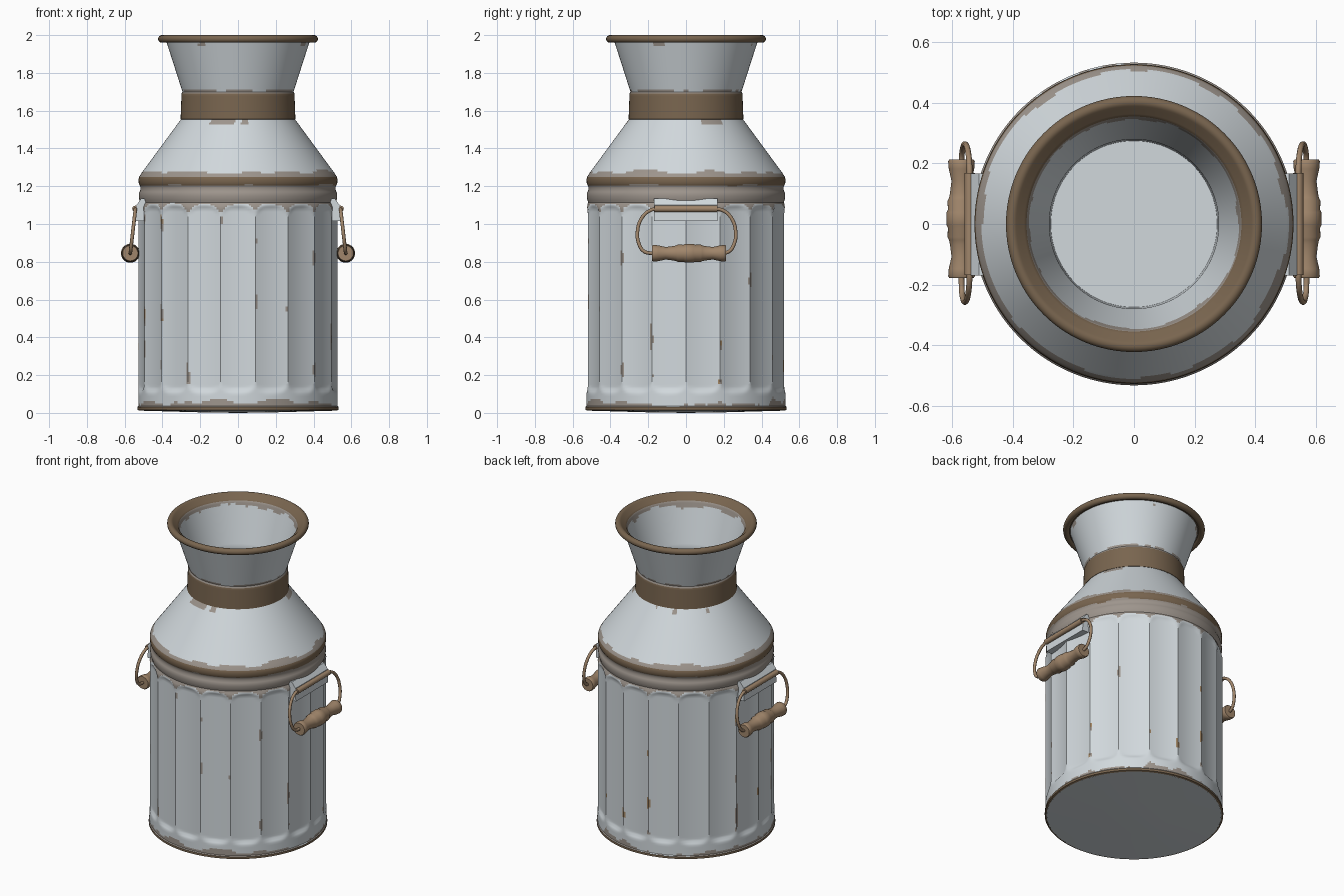
import bpy, bmesh, math
from mathutils import Vector, Matrix, noise

if "Cube" in bpy.data.objects:
    bpy.data.objects.remove(bpy.data.objects["Cube"])

def material(name, rgb):
    m = bpy.data.materials.new(name)
    m.diffuse_color = (*rgb, 1)
    m.use_nodes = True
    m.node_tree.nodes["Principled BSDF"].inputs["Base Color"].default_value = m.diffuse_color
    return m

PALE, TAUPE, BROWN, TAN, WOOD = range(5)
MATS = [material("pale_grey_paint", (0.64, 0.69, 0.72)),
        material("worn_taupe", (0.34, 0.30, 0.265)),
        material("dark_rust_brown", (0.19, 0.13, 0.078)),
        material("bare_tan_chip", (0.36, 0.24, 0.13)),
        material("handle_wood", (0.35, 0.235, 0.145))]

def finish(name, bm, angle=35):
    me = bpy.data.meshes.new(name)
    bm.to_mesh(me)
    bm.free()
    for m in MATS:
        me.materials.append(m)
    ob = bpy.data.objects.new(name, me)
    bpy.context.collection.objects.link(ob)
    smooth(ob, angle)
    return ob

def smooth(ob, angle):
    bpy.ops.object.select_all(action='DESELECT')
    ob.select_set(True)
    bpy.context.view_layer.objects.active = ob
    bpy.ops.object.shade_smooth_by_angle(angle=math.radians(angle))

def lathe(name, pts, segs, rule, step=9.0, shape=None, matrix=None, angle=35):
    """Spin (radius, height) points; rule(theta, r, z, segment) picks the colour."""
    rows = [(pts[0], 0)]
    for k, (a, b) in enumerate(zip(pts, pts[1:])):
        n = max(1, math.ceil(math.dist(a, b) / step))
        rows += [((a[0] + (b[0] - a[0]) * i / n, a[1] + (b[1] - a[1]) * i / n), k)
                 for i in range(1, n + 1)]
    bm = bmesh.new()
    rings = []
    for (r, z), _ in rows:
        ring = []
        for i in range(segs):
            t = math.tau * i / segs
            q = shape(t, r, z) if shape else r
            ring.append(bm.verts.new((q * math.cos(t), q * math.sin(t), z)))
        rings.append(ring)
    for j in range(len(rows) - 1):
        (r0, z0), _ = rows[j]
        (r1, z1), k = rows[j + 1]
        for i in range(segs):
            n = (i + 1) % segs
            f = bm.faces.new((rings[j][i], rings[j][n], rings[j + 1][n], rings[j + 1][i]))
            f.material_index = rule(math.tau * (i + 0.5) / segs, (r0 + r1) / 2, (z0 + z1) / 2, k)
    bmesh.ops.remove_doubles(bm, verts=bm.verts, dist=1e-5)
    if matrix:
        bm.transform(matrix)
    return finish(name, bm, angle)

def wobble(t, z, a=4.0, b=4.0):
    return noise.noise(Vector((a * math.cos(t), a * math.sin(t), b * z + 7.3)))

# Fluted body: 18 shallow panels with arched ends
FLUTES = 18

def across(t):
    """0 in the middle of a panel, 1 on a ridge."""
    u = (t * FLUTES / math.tau) % 1.0
    return abs(2 * u - 1)

def ramp(x):
    x = min(1, max(0, x))
    return x * x * (3 - 2 * x)

def flute(t, r, z):
    c = across(t)
    top = 1.105 - 0.05 * c ** 4
    low = 0.105 + 0.03 * c ** 4
    return r - 0.015 * (1 - c * c) * ramp((top - z) / 0.025) * ramp((z - low) / 0.025)

def body_colour(t, r, z, k):
    n, c = wobble(t, z), across(t)
    fine = wobble(t, z, 9, 9)
    if z < 0.03 or 1.207 + 0.012 * n < z < 1.25 + 0.006 * fine:
        return BROWN
    if z < 0.05 + 0.03 * n + 0.015 * fine + 0.015 * c ** 4:
        return TAUPE
    if 1.105 - 0.045 * c ** 4 + 0.012 * n < z < 1.277 + 0.02 * n:
        return TAUPE
    if z > 1.53 and n > 0.3:
        return TAUPE
    # chipped paint along the ridges
    if c > 0.86 and 0.15 < z < 1.05:
        chip = wobble(t, z, 11, 9)
        if chip > 0.36:
            return TAN if n > 0.15 else TAUPE
    return PALE

lathe("fluted_body",
      [(0.522, 0.012), (0.533, 0.016), (0.533, 0.03), (0.528, 0.036), (0.528, 1.09),
       (0.518, 1.115), (0.524, 1.135), (0.525, 1.16), (0.517, 1.18), (0.517, 1.198),
       (0.525, 1.212), (0.527, 1.235), (0.523, 1.25), (0.512, 1.268), (0.30, 1.557)],
      288, body_colour, step=0.013, shape=flute)
lathe("base_plate", [(0, 0), (0.2, 0.003), (0.522, 0.012)], 72, lambda *a: PALE)

# Neck collar, flared mouth, rolled lip and inner wall
lip = [(0.403 + 0.02 * math.cos(math.radians(a)), 1.98 + 0.02 * math.sin(math.radians(a)))
       for a in range(-150, 136, 15)]
outer = [(0.285, 1.55), (0.304, 1.555), (0.299, 1.69), (0.294, 1.70), (0.38, 1.968)]
inner = [(0.355, 1.965), (0.28, 1.70), (0.275, 1.56), (0, 1.56)]
INSIDE = len(outer) + len(lip)

def mouth_colour(t, r, z, k):
    n = wobble(t, z)
    if k >= INSIDE:
        return TAUPE if z > 1.935 + 0.03 * n else PALE
    if k >= len(outer) - 1 or z < 1.692:
        return BROWN
    if z < 1.708 + 0.022 * n or (z > 1.945 and n > 0.35):
        return TAUPE
    return PALE

lathe("neck_and_mouth", outer + lip + inner, 144, mouth_colour, step=0.014)

# Side handles: bracket, hinge tube, wire bail and turned grip
AXIS_Y = Matrix.Rotation(math.radians(-90), 4, 'X')
half_grip = [(0.0, 0.05), (0.022, 0.049), (0.03, 0.045), (0.06, 0.046), (0.07, 0.041),
             (0.085, 0.038), (0.125, 0.033), (0.165, 0.042), (0.19, 0.044), (0.196, 0.04),
             (0.196, 0.0)]
grip = [(r, -h) for h, r in reversed(half_grip[1:])] + [(r, h) for h, r in half_grip]
half_wire = [(0.15, 1.08), (0.19, 1.073), (0.235, 1.035), (0.26, 0.96),
             (0.252, 0.895), (0.225, 0.855), (0.18, 0.845)]
wire = half_wire + [(-y, z) for y, z in reversed(half_wire)]
bracket = [(0.48, 1.135), (0.512, 1.135), (0.538, 1.10), (0.538, 1.06), (0.541, 1.015), (0.48, 1.015)]

for side, s in (("right", 1), ("left", -1)):
    bm = bmesh.new()
    f = bm.faces.new([bm.verts.new((s * x, -0.17, z)) for x, z in bracket])
    ext = bmesh.ops.extrude_face_region(bm, geom=[f])
    bmesh.ops.translate(bm, vec=(0, 0.337, 0),
                        verts=[v for v in ext["geom"] if isinstance(v, bmesh.types.BMVert)])
    bmesh.ops.recalc_face_normals(bm, faces=bm.faces)
    finish(side + "_bracket", bm)

    lathe(side + "_hinge_tube", [(0, -0.168), (0.017, -0.168), (0.017, 0.168), (0, 0.168)], 20,
          lambda *a: WOOD, matrix=Matrix.Translation((s * 0.543, 0, 1.08)) @ AXIS_Y)
    lathe(side + "_grip", grip, 32, lambda *a: WOOD,
          matrix=Matrix.Translation((s * 0.57, 0.017, 0.845)) @ AXIS_Y, angle=50)

    cu = bpy.data.curves.new(side + "_wire", 'CURVE')
    cu.dimensions = '3D'
    cu.bevel_depth = 0.0095
    cu.bevel_resolution = 3
    sp = cu.splines.new('BEZIER')
    sp.bezier_points.add(len(wire) - 1)
    for p, (y, z) in zip(sp.bezier_points, wire):
        p.co = (s * (0.57 - 0.027 * (z - 0.845) / 0.235), y + 0.003, z)
        p.handle_left_type = p.handle_right_type = 'AUTO'
    sp.use_cyclic_u = True
    sp.resolution_u = 6
    cu.materials.append(MATS[WOOD])
    ob = bpy.data.objects.new(side + "_wire_bail", cu)
    bpy.context.collection.objects.link(ob)
    bpy.ops.object.select_all(action='DESELECT')
    ob.select_set(True)
    bpy.context.view_layer.objects.active = ob
    bpy.ops.object.convert(target='MESH')
    smooth(bpy.context.view_layer.objects.active, 50)
